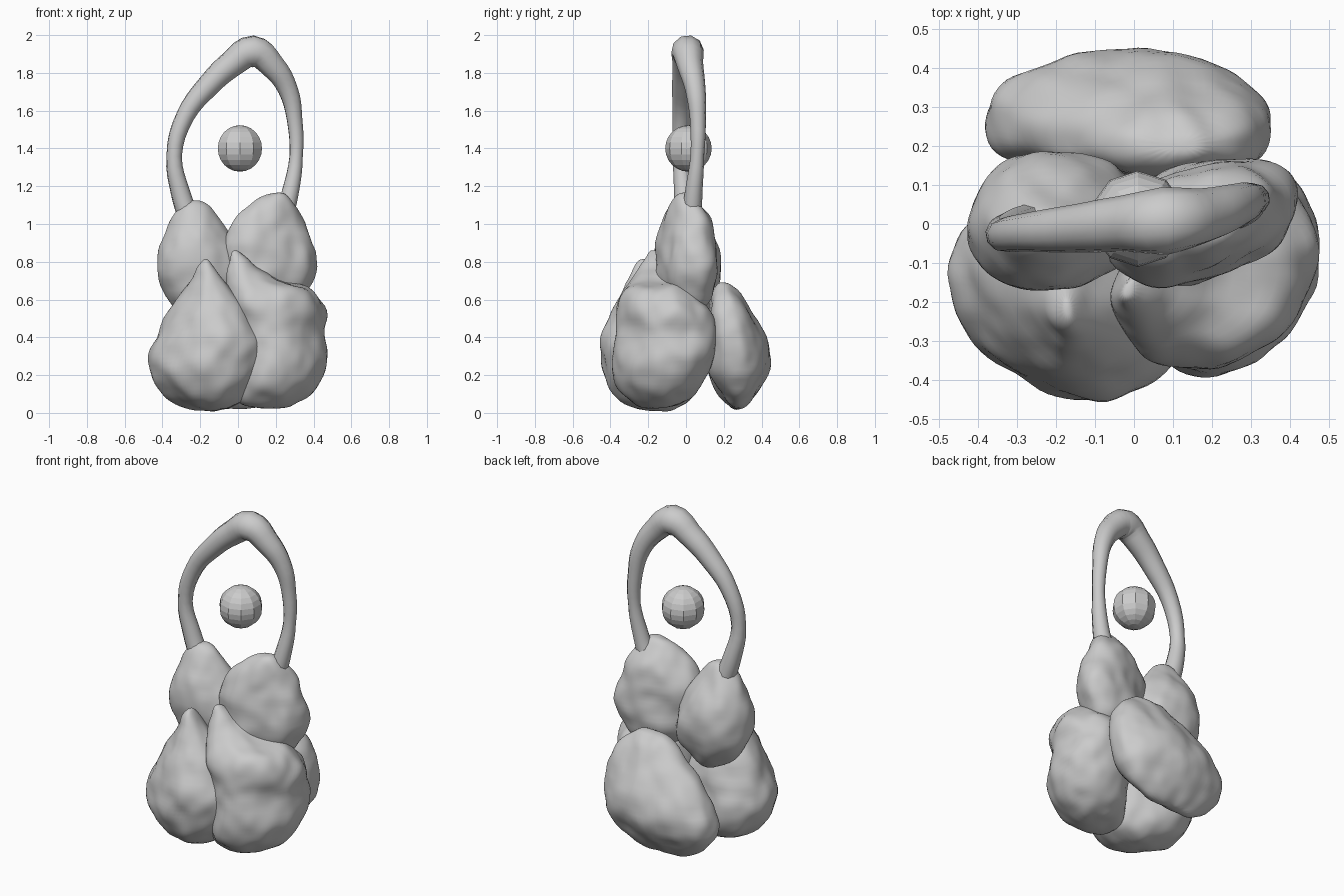
import bpy, bmesh, math
from mathutils import Vector

SIDES = 20
bumps = bpy.data.textures.new("bumps", 'CLOUDS')
bumps.noise_scale = 0.16
bumps.noise_depth = 1


def smooth(obj, angle):
    bpy.ops.object.select_all(action='DESELECT')
    obj.select_set(True)
    bpy.context.view_layer.objects.active = obj
    bpy.ops.object.shade_smooth_by_angle(angle=math.radians(angle))


def rock(name, layers, tilt=0.0, front=0.95, back=0.95):
    """Loft uneven sections (z, x min, x max, y min, y max).
    tilt skews them in plan; front and back set how square each half is."""
    bm = bmesh.new()
    rings = []
    for z, x0, x1, y0, y1 in layers:
        ring = []
        for i in range(SIDES):
            a = 2 * math.pi * i / SIDES
            c, s = math.cos(a), math.sin(a + tilt)
            power = back if math.sin(a) > 0 else front
            ux = math.copysign(abs(c) ** power, c)
            uy = math.copysign(abs(s) ** power, s)
            ring.append(bm.verts.new(((x0 + x1) / 2 + ux * (x1 - x0) / 2 * 1.03,
                                      (y0 + y1) / 2 + uy * (y1 - y0) / 2 * 1.02, z)))
        rings.append(ring)
    for low, high in zip(rings, rings[1:]):
        for i in range(SIDES):
            j = (i + 1) % SIDES
            bm.faces.new((low[i], low[j], high[j], high[i]))
    # close both ends with fans
    for ring, flip in ((rings[0], True), (rings[-1], False)):
        mid = sum((v.co for v in ring), Vector()) / SIDES
        mid.z += -0.006 if flip else 0.006
        tip = bm.verts.new(mid)
        for i in range(SIDES):
            a, b = ring[i], ring[(i + 1) % SIDES]
            bm.faces.new((b, a, tip) if flip else (a, b, tip))
    mesh = bpy.data.meshes.new(name)
    bm.to_mesh(mesh)
    bm.free()
    obj = bpy.data.objects.new(name, mesh)
    bpy.context.collection.objects.link(obj)
    mod = obj.modifiers.new("Rounding", 'SUBSURF')
    mod.levels = mod.render_levels = 2
    rough = obj.modifiers.new("Weathering", 'DISPLACE')
    rough.texture = bumps
    rough.texture_coords = 'GLOBAL'
    rough.strength = 0.04
    rough.mid_level = 0.5
    for p in mesh.polygons:
        p.use_smooth = True
    return obj


# Three lower rocks
rock("front_left_rock", [
    (0.015, -0.24, -0.08, -0.24, -0.08), (0.06, -0.36, 0.02, -0.35, 0.03),
    (0.15, -0.44, 0.08, -0.42, 0.06), (0.25, -0.485, 0.12, -0.45, 0.08),
    (0.35, -0.46, 0.155, -0.45, 0.06), (0.45, -0.41, 0.10, -0.43, 0.04),
    (0.60, -0.32, 0.01, -0.37, -0.02), (0.72, -0.24, -0.09, -0.30, -0.10),
    (0.81, -0.19, -0.15, -0.25, -0.18)], -0.22, 1.05, 0.95)
rock("front_right_rock", [
    (0.03, 0.05, 0.25, -0.24, -0.06), (0.07, 0.00, 0.34, -0.32, 0.02),
    (0.13, 0.00, 0.41, -0.37, 0.08), (0.22, 0.00, 0.465, -0.385, 0.12),
    (0.32, 0.00, 0.475, -0.38, 0.155), (0.42, -0.02, 0.445, -0.36, 0.16),
    (0.52, -0.03, 0.465, -0.37, 0.14), (0.61, -0.05, 0.43, -0.36, 0.08),
    (0.67, -0.06, 0.39, -0.32, 0.02), (0.70, -0.06, 0.20, -0.28, -0.03),
    (0.77, -0.06, 0.10, -0.24, -0.08), (0.86, -0.04, 0.01, -0.20, -0.13)], 0.18)
rock("back_rock", [
    (0.02, -0.18, 0.10, 0.24, 0.31), (0.08, -0.30, 0.22, 0.19, 0.36),
    (0.18, -0.37, 0.30, 0.12, 0.43), (0.28, -0.37, 0.345, 0.11, 0.455),
    (0.40, -0.31, 0.35, 0.11, 0.42), (0.52, -0.21, 0.33, 0.12, 0.36),
    (0.62, -0.08, 0.28, 0.13, 0.30), (0.685, 0.04, 0.20, 0.17, 0.24)], 0.0, 0.75, 1.0)

# Two upper rocks
rock("upper_left_rock", [
    (0.50, -0.25, -0.10, -0.06, 0.08), (0.57, -0.35, 0.00, -0.12, 0.14),
    (0.67, -0.42, 0.03, -0.16, 0.18), (0.80, -0.43, 0.03, -0.18, 0.19),
    (0.92, -0.40, -0.04, -0.16, 0.15), (1.02, -0.36, -0.09, -0.11, 0.10),
    (1.09, -0.32, -0.14, -0.07, 0.05), (1.12, -0.28, -0.19, -0.04, 0.02)], 0.0, 1.0, 1.0)
rock("upper_right_rock", [
    (0.54, 0.08, 0.30, -0.05, 0.09), (0.62, -0.02, 0.36, -0.12, 0.15),
    (0.72, -0.06, 0.41, -0.16, 0.17), (0.83, -0.08, 0.415, -0.16, 0.17),
    (0.93, -0.08, 0.385, -0.15, 0.15), (1.03, -0.01, 0.35, -0.13, 0.13),
    (1.11, 0.07, 0.30, -0.08, 0.08), (1.155, 0.14, 0.25, -0.05, 0.03)], 0.35)

# Tapered arch: x, y, z, radius
path = [(-0.26, -0.005, 1.03, 0.058), (-0.303, -0.012, 1.16, 0.052),
        (-0.338, -0.028, 1.36, 0.041), (-0.28, -0.022, 1.57, 0.049),
        (-0.15, -0.012, 1.74, 0.062), (-0.03, 0.0, 1.85, 0.072),
        (0.08, 0.008, 1.913, 0.087), (0.18, 0.022, 1.84, 0.07),
        (0.265, 0.05, 1.71, 0.054), (0.30, 0.063, 1.55, 0.042),
        (0.308, 0.06, 1.36, 0.036), (0.275, 0.04, 1.16, 0.047),
        (0.24, 0.03, 1.04, 0.055)]
curve = bpy.data.curves.new("arch", 'CURVE')
curve.dimensions = '3D'
curve.bevel_depth = 1.0
curve.bevel_resolution = 3
curve.resolution_u = 4
curve.use_fill_caps = True
spline = curve.splines.new('BEZIER')
spline.bezier_points.add(len(path) - 1)
for pt, (x, y, z, r) in zip(spline.bezier_points, path):
    pt.co = (x, y, z)
    pt.radius = r
    pt.handle_left_type = pt.handle_right_type = 'AUTO'
arch = bpy.data.objects.new("arch", curve)
bpy.context.collection.objects.link(arch)
bpy.context.view_layer.objects.active = arch
arch.select_set(True)
bpy.ops.object.convert(target='MESH')
smooth(bpy.context.view_layer.objects.active, 50)

# Faceted floating ball inside the arch
bpy.ops.mesh.primitive_uv_sphere_add(segments=10, ring_count=12, radius=0.123,
                                     location=(0.01, 0.013, 1.4))
ball = bpy.context.object
ball.name = "ball"
bpy.ops.object.shade_flat()
